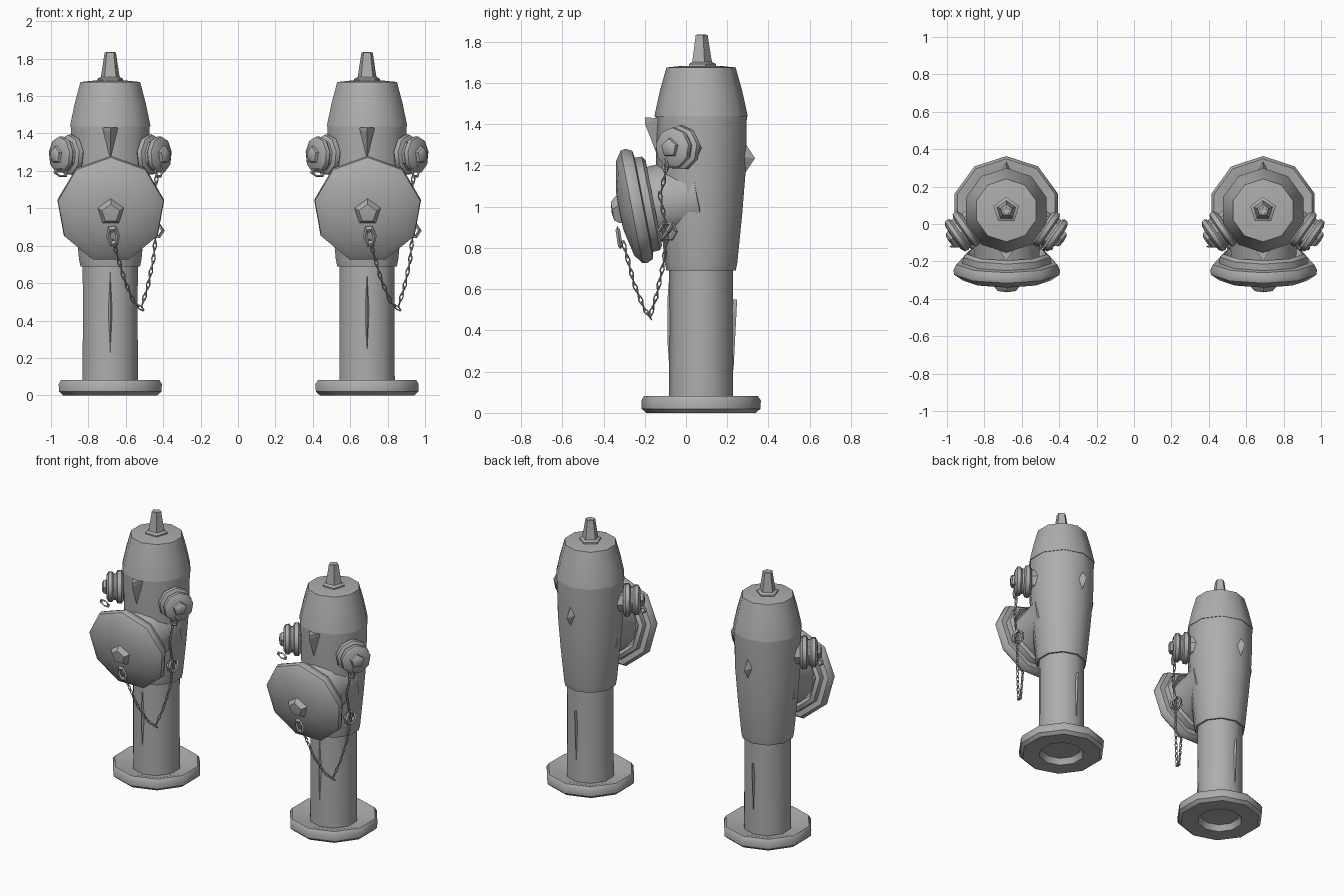
import bpy, bmesh, math
from mathutils import Vector, Matrix

if "Cube" in bpy.data.objects:
    bpy.data.objects.remove(bpy.data.objects["Cube"])

grey = bpy.data.materials.new("cast_iron_grey")
grey.use_nodes = True
colour = (0.42, 0.42, 0.42, 1)
grey.diffuse_color = colour
grey.node_tree.nodes["Principled BSDF"].inputs["Base Color"].default_value = colour

AXIS_Y = 0.073
parts = []


def finish(name, bm, smooth=True):
    bmesh.ops.remove_doubles(bm, verts=bm.verts, dist=0.0005)
    bmesh.ops.recalc_face_normals(bm, faces=bm.faces)
    mesh = bpy.data.meshes.new(name)
    bm.to_mesh(mesh)
    bm.free()
    mesh.materials.append(grey)
    obj = bpy.data.objects.new(name, mesh)
    bpy.context.collection.objects.link(obj)
    if smooth:
        bpy.ops.object.select_all(action='DESELECT')
        obj.select_set(True)
        bpy.context.view_layer.objects.active = obj
        bpy.ops.object.shade_smooth_by_angle(angle=math.radians(40))
    parts.append(obj)
    return obj


def spin(bm, profile, sides, matrix, closed=False):
    """Turn (radius, height) points round the local z axis."""
    rings = []
    for r, h in profile:
        ring = []
        for i in range(sides):
            a = math.tau * i / sides + math.pi / 2
            ring.append(bm.verts.new(matrix @ Vector((r * math.cos(a), r * math.sin(a), h))))
        rings.append(ring)
    pairs = list(zip(rings, rings[1:]))
    if closed:
        pairs.append((rings[-1], rings[0]))
    for low, high in pairs:
        for i in range(sides):
            j = (i + 1) % sides
            bm.faces.new((low[i], low[j], high[j], high[i]))


def lathe(name, profile, sides, origin=(0, AXIS_Y, 0), direction=(0, 0, 1)):
    bm = bmesh.new()
    turn = Vector(direction).to_track_quat('Z', 'Y').to_matrix().to_4x4()
    if direction == (0, 0, 1):
        turn = Matrix.Identity(4)
    spin(bm, profile, sides, Matrix.Translation(origin) @ turn)
    return finish(name, bm)


def ring_link(bm, centre, along, side, radius, wire, stretch):
    """Add one oval link, long in the given direction."""
    x = Vector(along).normalized()
    z = x.cross(Vector(side)).normalized()
    y = z.cross(x)
    turn = Matrix((x, y, z)).transposed().to_4x4()
    matrix = Matrix.Translation(centre) @ turn @ Matrix.Diagonal((stretch, 1, 1, 1))
    section = [(radius + wire * math.cos(k * math.tau / 4), wire * math.sin(k * math.tau / 4))
               for k in range(4)]
    spin(bm, section, 6, matrix, closed=True)


def wedge(name, points, half_width):
    """Ridge whose side outline is (y, z) points; the first is the broad root."""
    bm = bmesh.new()
    roots = [(-half_width, points[0]), (half_width, points[0])]
    verts = [bm.verts.new((x, y, z)) for x, (y, z) in roots]
    verts += [bm.verts.new((0, y, z)) for y, z in points[1:]]
    bmesh.ops.convex_hull(bm, input=verts)
    return finish(name, bm, smooth=False)


# Foot, column, flared barrel and bonnet
lathe("base_flange", [(0, 0.04), (0.13, 0.04), (0.15, 0), (0.265, 0), (0.288, 0.02),
                      (0.29, 0.06), (0.275, 0.083), (0.245, 0.08), (0.15, 0.05), (0, 0.05)], 10)
lathe("column", [(0, 0.05), (0.156, 0.05), (0.154, 0.4), (0.155, 0.72), (0, 0.72)], 10)
lathe("barrel", [(0, 0.7), (0.168, 0.69), (0.176, 0.73), (0.2, 0.97), (0.217, 1.18),
                 (0.222, 1.44), (0, 1.44)], 10)
lathe("bonnet", [(0, 1.435), (0.226, 1.438), (0.224, 1.45), (0.2, 1.56),
                 (0.168, 1.675), (0.1, 1.682), (0, 1.684)], 10)
lathe("bonnet_nut", [(0.072, 1.675), (0.072, 1.692), (0.053, 1.702), (0.048, 1.73),
                     (0.032, 1.832), (0.02, 1.835), (0, 1.825)], 5)

# Large front outlet, its cap and nut, tipped slightly downward
face_dir = (0, -0.98, -0.19)
face_at = Vector((0.003, -0.282, 0.987))
lathe("front_neck", [(0, -0.4), (0.21, -0.34), (0.19, -0.22), (0.18, -0.08), (0, -0.08)],
      10, face_at, face_dir)
lathe("front_cap", [(0, 0.045), (0.1, 0.04), (0.24, 0.012), (0.286, -0.02), (0.29, -0.045),
                    (0.275, -0.075), (0.24, -0.08), (0.238, -0.115), (0.215, -0.13),
                    (0.19, -0.1), (0, -0.09)], 9, face_at, face_dir)
lathe("front_cap_nut", [(0.078, 0.02), (0.072, 0.05), (0.05, 0.075), (0, 0.08)],
      5, face_at, face_dir)

# Pair of angled hose outlets
for label, sign in (("right", -1), ("left", 1)):
    out = (sign * 0.82, -0.57, 0)
    at = Vector((sign * 0.255, -0.055, 1.285))
    lathe(label + "_outlet_neck", [(0, -0.25), (0.085, -0.25), (0.08, -0.05), (0, -0.05)],
          8, at, out)
    lathe(label + "_outlet_cap", [(0, -0.075), (0.09, -0.075), (0.11, -0.06), (0.108, -0.035),
                                  (0.086, -0.025), (0.086, -0.012), (0.1, 0), (0.098, 0.022),
                                  (0.075, 0.035), (0, 0.038)], 9, at, out)
    lathe(label + "_outlet_nut", [(0.05, 0.03), (0.045, 0.052), (0.03, 0.062), (0, 0.064)],
          5, at, out)

# Hanging chain from the left outlet to the front nut
path = [(0.02, -0.3, 0.81), (0.075, -0.25, 0.62), (0.125, -0.2, 0.5), (0.165, -0.175, 0.465),
        (0.2, -0.14, 0.58), (0.23, -0.11, 0.72), (0.245, -0.09, 0.87),
        (0.24, -0.125, 1.05), (0.25, -0.09, 1.21)]
path = [Vector(p) for p in path]
chain = bmesh.new()
step, count, carry = 0.036, 0, 0.0
for a, b in zip(path, path[1:]):
    length = (b - a).length
    d = (b - a) / length
    while carry < length:
        side = (1, 0, 0.3) if count % 2 else (0, 1, 0.3)
        ring_link(chain, a + d * carry, d, side, 0.009, 0.0035, 2.6)
        carry += step
        count += 1
    carry -= length
finish("chain", chain)

# Larger rings that hold the chain
rings = bmesh.new()
ring_link(rings, (0.015, -0.325, 0.85), (0.1, 0.15, -1), (1, 0, 0), 0.026, 0.011, 1.7)
ring_link(rings, (0.24, -0.09, 0.88), (0, 0, 1), (0, 1, 0), 0.042, 0.01, 1)
ring_link(rings, (0.24, -0.09, 0.88), (0, 0.6, 1), (1, 0, 0), 0.042, 0.01, 1)
ring_link(rings, (0.26, -0.1, 1.2), (0, 0, 1), (1, 0.5, 0), 0.022, 0.006, 1.5)
ring_link(rings, (-0.265, -0.12, 1.19), (1, 0, -0.3), (0, 0, 1), 0.018, 0.006, 1.8)
finish("chain_rings", rings)

# Casting ridges on the back and front
wedge("back_boss", [(0.275, 1.24), (0.335, 1.235), (0.285, 1.31), (0.285, 1.16)], 0.03)
wedge("back_seam", [(0.21, 0.4), (0.248, 0.55), (0.23, 0.2), (0.22, 0.55)], 0.012)
wedge("front_lip", [(-0.12, 1.43), (-0.2, 1.432), (-0.2, 1.405), (-0.15, 1.375),
                    (-0.14, 1.25)], 0.05)
wedge("front_seam", [(-0.075, 0.45), (-0.09, 0.55), (-0.09, 0.35), (-0.08, 0.68),
                     (-0.08, 0.2)], 0.012)

# Two matching hydrants side by side
for part in list(parts):
    name = part.name
    twin = part.copy()
    bpy.context.collection.objects.link(twin)
    part.name, twin.name = "first_" + name, "second_" + name
    part.location.x, twin.location.x = -0.683, 0.69
